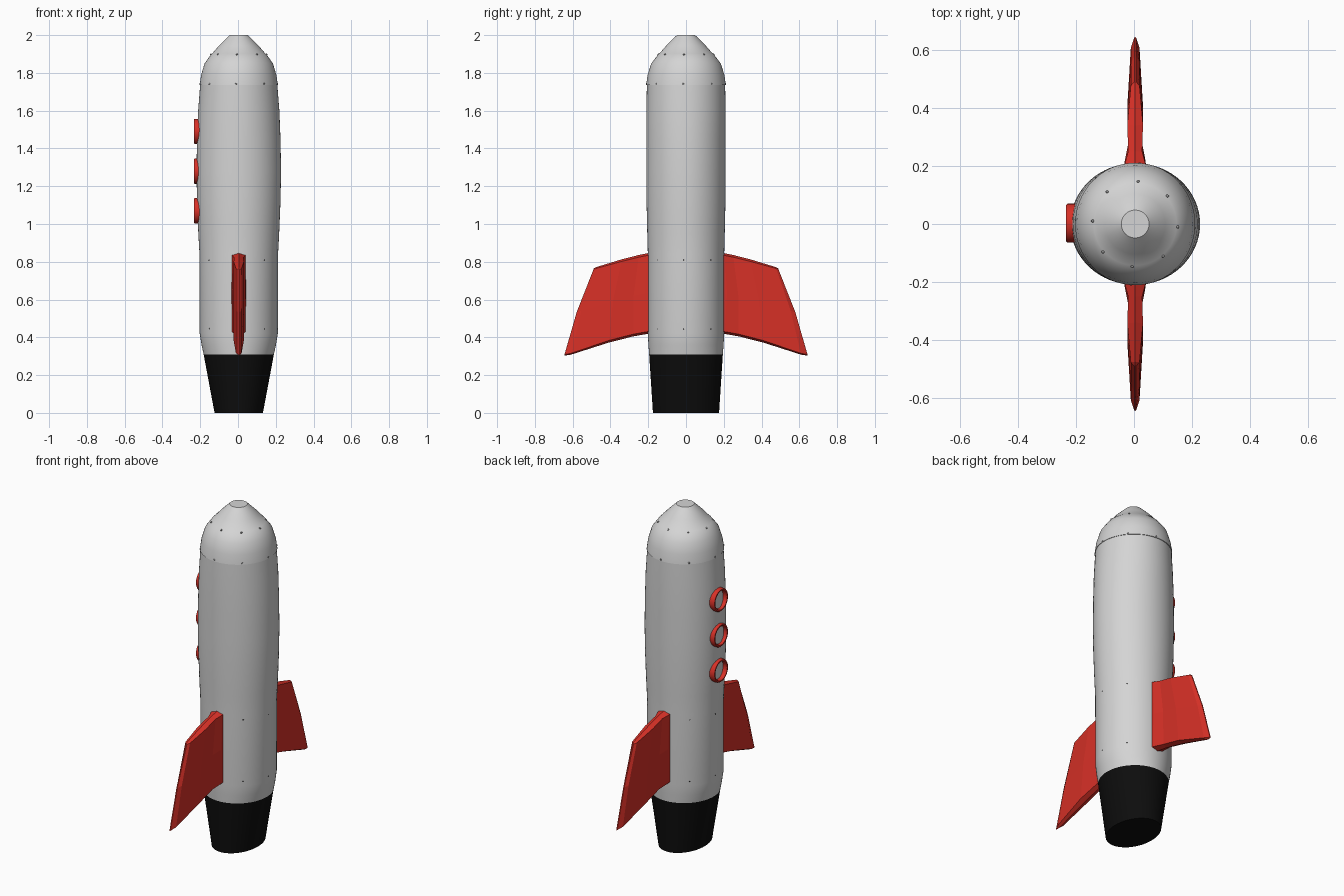
import bpy, bmesh, math
from mathutils import Matrix, Vector

if "Cube" in bpy.data.objects:
    bpy.data.objects.remove(bpy.data.objects["Cube"])

CX = 0.004   # body axis
SEG = 64


def material(name, rgb, rough=0.6):
    m = bpy.data.materials.new(name)
    m.use_nodes = True
    m.diffuse_color = (*rgb, 1)
    bsdf = m.node_tree.nodes["Principled BSDF"]
    bsdf.inputs["Base Color"].default_value = (*rgb, 1)
    bsdf.inputs["Roughness"].default_value = rough
    return m


GREY = material("light grey", (0.66, 0.66, 0.66))
RED = material("red", (0.68, 0.03, 0.02))
BLACK = material("black", (0.004, 0.004, 0.004))
RIVET = material("rivet grey", (0.3, 0.3, 0.3))


def finish(name, bm, mats, smooth=None):
    bmesh.ops.recalc_face_normals(bm, faces=bm.faces)
    me = bpy.data.meshes.new(name)
    bm.to_mesh(me)
    bm.free()
    ob = bpy.data.objects.new(name, me)
    bpy.context.collection.objects.link(ob)
    for m in mats:
        me.materials.append(m)
    if smooth:
        bpy.ops.object.select_all(action="DESELECT")
        ob.select_set(True)
        bpy.context.view_layer.objects.active = ob
        bpy.ops.object.shade_smooth_by_angle(angle=math.radians(smooth))
    return ob


def loft(bm, rings, caps=True, loop=False):
    """Skin a list of closed point rings."""
    vs = [[bm.verts.new(p) for p in r] for r in rings]
    n = len(vs[0])
    pairs = list(zip(vs, vs[1:])) + ([(vs[-1], vs[0])] if loop else [])
    for a, b in pairs:
        for i in range(n):
            j = (i + 1) % n
            bm.faces.new((a[i], a[j], b[j], b[i]))
    if caps and not loop:
        bm.faces.new(vs[0])
        bm.faces.new(vs[-1])


def ellipse(z, rx, ry):
    return [(CX + rx * math.cos(t), ry * math.sin(t), z)
            for t in (2 * math.pi * i / SEG for i in range(SEG))]


# Hull: oval nozzle growing into a gently swollen tube
hull_profile = [(0, .128, .175), (.31, .186, .195), (.36, .197, .199), (.42, .207, .202),
                (.84, .208, .202), (.95, .214, .205), (1.12, .221, .209), (1.28, .224, .21),
                (1.45, .221, .21), (1.6, .215, .21), (1.74, .204, .207)]
bm = bmesh.new()
loft(bm, [ellipse(*p) for p in hull_profile])
for f in bm.faces:
    f.material_index = 1 if f.calc_center_median().z < 0.31 else 0
finish("hull", bm, [GREY, BLACK], 30)

# Nose cone with a slight lip over the hull and a flat tip
nose_profile = [(1.735, .207, .211), (1.79, .199, .203), (1.85, .181, .184), (1.898, .147, .147),
                (1.9, .143, .143), (1.945, .104, .104), (1.98, .069, .069), (2.0, .048, .048)]
bm = bmesh.new()
loft(bm, [ellipse(*p) for p in nose_profile])
finish("nose_cone", bm, [GREY], 35)


# Fins: bevelled blades that thin outwards, mirrored front to back
# (top y, top z, bottom y, bottom z, half thickness, bevel)
fin_stations = [(.15, .855, .15, .43, .040, .012), (.205, .845, .205, .418, .036, .012),
                (.25, .836, .28, .405, .024, .012), (.34, .813, .41, .372, .027, .012),
                (.475, .772, .61, .308, .015, .008), (.488, .765, .645, .303, .003, .006)]


def fin_ring(side, yt, zt, yb, zb, t, bevel):
    top, bot = Vector((CX, yt, zt)), Vector((CX, yb, zb))
    down = (bot - top).normalized() * bevel
    mid = (top + bot) / 2 + Vector((0, .012, 0))
    dx = Vector((t, 0, 0))
    pts = [top, top + down + dx, mid + dx, bot - down + dx,
           bot, bot - down - dx, mid - dx, top + down - dx]
    return [(p.x, p.y * side, p.z) for p in pts]


for name, side in (("front_fin", -1), ("back_fin", 1)):
    bm = bmesh.new()
    loft(bm, [fin_ring(side, *s) for s in fin_stations])
    finish(name, bm, [RED])


# Porthole rims on the right side
def x_circle(x, r, z, n=32):
    return [(x, .003 + r * math.cos(2 * math.pi * i / n),
             z + r * math.sin(2 * math.pi * i / n)) for i in range(n)]


for k, z in enumerate((1.07, 1.28, 1.49)):
    bm = bmesh.new()
    loft(bm, [x_circle(x, r, z) for x, r in
              ((-.19, .067), (-.229, .067), (-.234, .063), (-.234, .056), (-.229, .052), (-.19, .052))],
         loop=True)
    finish(f"porthole_rim_{k + 1}", bm, [RED], 50)


# Rivet rows: small domes around the body
def rivet_row(name, z, rx, ry, size, mat):
    bm = bmesh.new()
    for i in range(8):
        a = math.radians(45 * i - 4)
        place = Matrix.Translation((CX + rx * math.cos(a), ry * math.sin(a), z))
        bmesh.ops.create_icosphere(bm, subdivisions=1, radius=size, matrix=place)
    finish(name, bm, [mat], 60)


rivet_row("nose_rivets_upper", 1.897, .147, .147, .006, RIVET)
rivet_row("nose_rivets_lower", 1.742, .204, .208, .006, RIVET)
rivet_row("hull_rivets_upper", .81, .205, .199, .005, BLACK)
rivet_row("hull_rivets_lower", .445, .204, .199, .005, BLACK)
